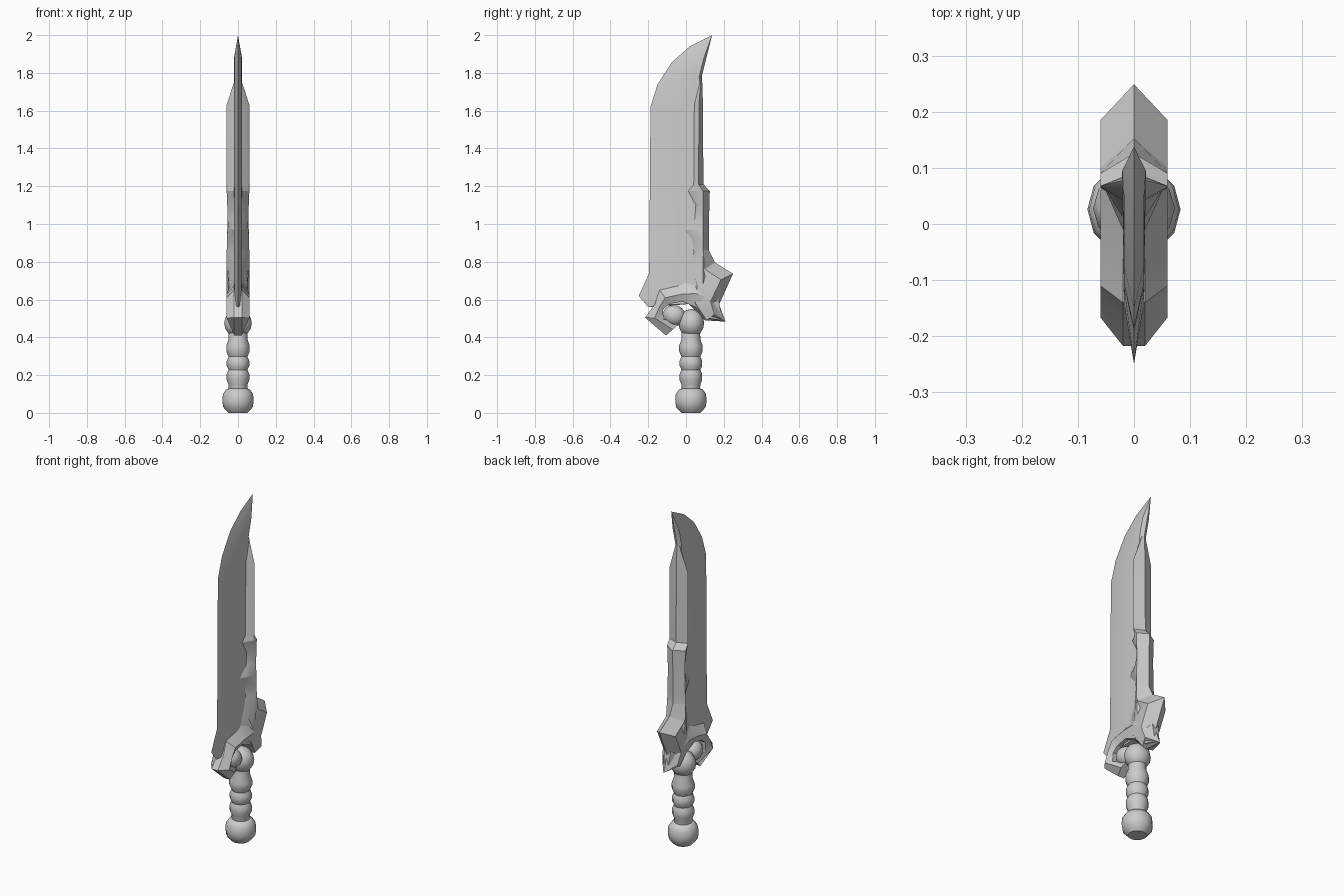
import bpy, bmesh, math

cube = bpy.data.objects.get("Cube")
if cube:
    bpy.data.objects.remove(cube, do_unlink=True)

steel = bpy.data.materials.new("grey_steel")
steel.use_nodes = True
GREY = (0.6, 0.6, 0.6, 1)
steel.diffuse_color = GREY
steel.node_tree.nodes["Principled BSDF"].inputs["Base Color"].default_value = GREY


def finish(name, bm, angle):
    bmesh.ops.remove_doubles(bm, verts=bm.verts, dist=0.0005)
    bmesh.ops.recalc_face_normals(bm, faces=bm.faces)
    mesh = bpy.data.meshes.new(name)
    bm.to_mesh(mesh)
    bm.free()
    mesh.materials.append(steel)
    obj = bpy.data.objects.new(name, mesh)
    bpy.context.collection.objects.link(obj)
    bpy.ops.object.select_all(action='DESELECT')
    obj.select_set(True)
    bpy.context.view_layer.objects.active = obj
    bpy.ops.object.shade_smooth_by_angle(angle=math.radians(angle))
    return obj


def mirrored_loft(name, rows, angle=25):
    """Skin half sections that start and end on x = 0 or inside another part."""
    bm = bmesh.new()
    for side in (1, -1):
        grid = [[bm.verts.new((side * x, y, z)) for x, y, z in row] for row in rows]
        for a, b in zip(grid, grid[1:]):
            for i in range(len(a) - 1):
                bm.faces.new((a[i], a[i + 1], b[i + 1], b[i]))
        for end in (grid[0], grid[-1]):
            bm.faces.new(end)
    bmesh.ops.dissolve_degenerate(bm, dist=0.0005, edges=bm.edges)
    return finish(name, bm, angle)


def lathe(name, profile, y, sides=12):
    bm = bmesh.new()
    rings = [[bm.verts.new((r * math.sin(math.tau * i / sides),
                            y - r * math.cos(math.tau * i / sides), z))
              for i in range(sides)] for r, z in profile]
    for a, b in zip(rings, rings[1:]):
        for i in range(sides):
            j = (i + 1) % sides
            bm.faces.new((a[i], a[j], b[j], b[i]))
    bm.faces.new(rings[0])
    bm.faces.new(rings[-1])
    return finish(name, bm, 40)


def ball(name, y, z, radii, tilt=0):
    bpy.ops.mesh.primitive_uv_sphere_add(segments=12, ring_count=8, radius=1,
                                         location=(0, y, z), rotation=(tilt, 0, 0))
    obj = bpy.context.object
    obj.name = name
    obj.scale = radii
    obj.data.materials.append(steel)
    bpy.ops.object.shade_smooth_by_angle(angle=math.radians(50))


# Blade: cutting edge, bevel crease, rear flat (each y, z)
blade = [((-.20, .56), (-.14, .57), (.05, .58)),
         ((-.25, .62), (-.14, .64), (.05, .64)),
         ((-.195, .74), (-.11, .74), (.06, .74)),
         ((-.188, 1.62), (-.105, 1.60), (.07, 1.60)),
         ((-.15, 1.74), (-.075, 1.70), (.072, 1.70)),
         ((-.075, 1.857), (-.02, 1.80), (.07, 1.78)),
         ((.02, 1.94), (.05, 1.89), (.095, 1.88)),
         ((.138, 2.0), (.138, 2.0), (.138, 2.0))]
rows = []
for i, (edge, crease, back) in enumerate(blade):
    tip = i == len(blade) - 1
    rows.append([(0, *edge), (0 if tip else .018, *crease), (0 if tip else .021, *back),
                 (0, back[0] + (0 if tip else .013), back[1])])
mirrored_loft("blade", rows, 15)

# Spine: z, front y, shoulder y, widest y, ridge y, half width
spine = [(1.78, .07, .075, .08, .085, .012),
         (1.63, .043, .064, .068, .09, .06),
         (1.21, .04, .062, .067, .092, .06),
         (1.175, .01, .07, .09, .126, .06),
         (1.10, .05, .083, .09, .124, .057),
         (1.03, .045, .08, .09, .122, .055),
         (.97, -.012, .065, .09, .122, .057),
         (.92, .03, .08, .09, .121, .058),
         (.85, .04, .083, .09, .122, .06),
         (.79, .027, .075, .09, .14, .06),
         (.66, -.02, .06, .09, .14, .05)]
mirrored_loft("spine", [[(0, f, z), (.019, f, z), (w * .93, s, z), (w, m, z), (0, r, z)]
                        for z, f, s, m, r, w in spine])

# Rear guard: inner edge, side crease, centre ridge
mirrored_loft("rear_guard", [
    [(0, .04, .86), (.03, .06, .86), (.06, .09, .86), (0, .122, .86)],
    [(0, .03, .74), (.03, .04, .74), (.06, .10, .76), (0, .153, .797)],
    [(0, .0, .68), (.05, .06, .67), (.06, .185, .705), (0, .249, .737)],
    [(0, .0, .59), (.05, .05, .58), (.06, .13, .59), (0, .175, .573)],
    [(0, .10, .49), (.035, .11, .49), (.05, .15, .52), (0, .21, .483)]])

# Front guard: arch that curls down into a hook, outer and inner line
hook = [((-.106, .41), (-.04, .467), .03), ((-.217, .505), (-.125, .50), .06),
        ((-.165, .575), (-.12, .55), .06), ((-.14, .65), (-.085, .577), .06),
        ((-.03, .675), (-.02, .59), .06), ((.05, .72), (.05, .56), .06),
        ((.11, .75), (.12, .50), .055), ((.16, .70), (.19, .49), .02)]
rows = []
for (oy, oz), (iy, iz), w in hook:
    sy, sz = oy + (iy - oy) * .55, oz + (iz - oz) * .55
    rows.append([(0, oy, oz), (.02, oy, oz), (w, sy, sz), (w * .7, iy, iz), (0, iy, iz)])
mirrored_loft("hooked_guard", rows)

# Balls where the guard meets the grip
ball("guard_ball", -.062, .515, (.055, .062, .055), math.radians(-20))
ball("grip_ball", .028, .475, (.073, .068, .075))

# Ribbed grip and pommel
GRIP_Y = .026
lathe("grip", [(.048, .11), (.05, .15), (.06, .175), (.06, .205), (.05, .228), (.06, .25),
               (.06, .275), (.05, .298), (.062, .325), (.062, .355), (.05, .39), (.048, .45)], GRIP_Y)
lathe("pommel", [(.05, 0), (.078, .03), (.083, .06), (.08, .1), (.062, .125), (.045, .13)], GRIP_Y)
